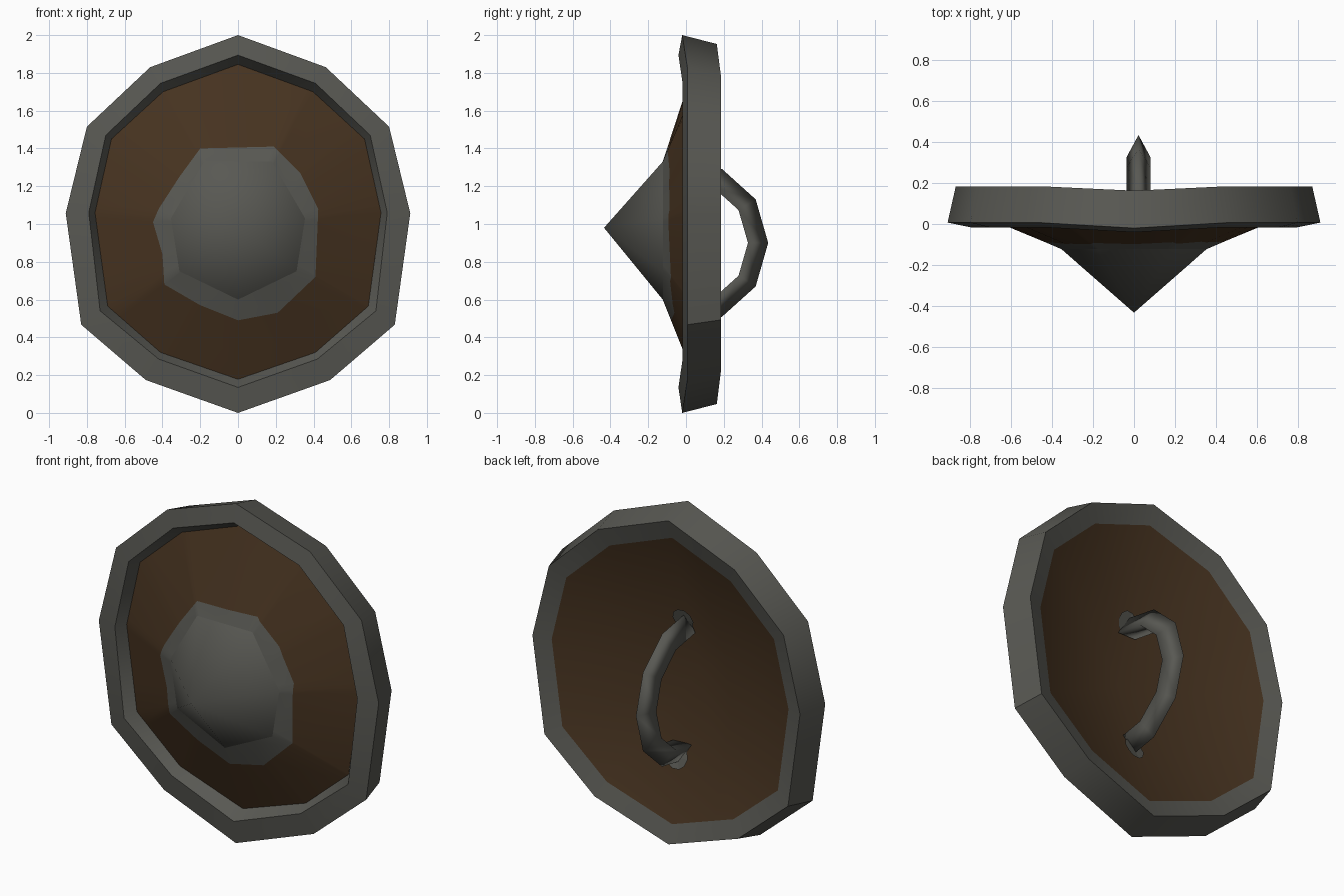
import bpy, bmesh, math

if "Cube" in bpy.data.objects:
    bpy.data.objects.remove(bpy.data.objects["Cube"])

CZ = 0.97  # height of the shield's centre


def material(name, rgb):
    m = bpy.data.materials.new(name)
    m.diffuse_color = (*rgb, 1)
    m.use_nodes = True
    m.node_tree.nodes["Principled BSDF"].inputs["Base Color"].default_value = m.diffuse_color
    return m


IRON = material("dark iron", (0.098, 0.098, 0.086))
WOOD = material("dark wood", (0.062, 0.033, 0.0145))


def make(name, verts, faces, mats=None, smooth=None, recalc=True):
    me = bpy.data.meshes.new(name)
    me.from_pydata(verts, [], faces)
    me.materials.append(IRON)
    me.materials.append(WOOD)
    for i, p in enumerate(me.polygons):
        p.material_index = mats[i] if mats else 0
    if recalc:
        bm = bmesh.new()
        bm.from_mesh(me)
        bmesh.ops.recalc_face_normals(bm, faces=bm.faces)
        bm.to_mesh(me)
        bm.free()
    ob = bpy.data.objects.new(name, me)
    bpy.context.collection.objects.link(ob)
    if smooth:
        bpy.ops.object.select_all(action='DESELECT')
        ob.select_set(True)
        bpy.context.view_layer.objects.active = ob
        bpy.ops.object.shade_smooth_by_angle(angle=math.radians(smooth))
    return ob


def mirrored(half):
    """Close a half outline running from the top to the bottom."""
    return half + [(-x, z) for x, z in half[::-1] if x > 0.001]


def radius(poly, ang):
    """Distance from the centre to the outline along an angle."""
    dx, dz = math.cos(ang), math.sin(ang)
    best = 0
    for (ax, az), (bx, bz) in zip(poly, poly[1:] + poly[:1]):
        ex, ez = bx - ax, bz - az
        det = dx * ez - dz * ex
        if abs(det) < 1e-9:
            continue
        t = (ax * ez - (az - CZ) * ex) / det
        u = (ax * dz - (az - CZ) * dx) / det
        if -1e-6 <= u <= 1 + 1e-6:
            best = max(best, t)
    return best


def bridge(n, rows):
    """Quads between successive rings of n vertices."""
    out = []
    for r in range(rows - 1):
        a, b = r * n, (r + 1) * n
        out += [(a + i, a + (i + 1) % n, b + (i + 1) % n, b + i) for i in range(n)]
    return out


# Outlines (x, z)
outer = mirrored([(0, 2.0), (.465, 1.83), (.80, 1.515), (.912, 1.057),
                  (.83, .467), (.488, .174), (0, 0)])
lip = mirrored([(0, 1.894), (.41, 1.745), (.70, 1.47), (.79, 1.06),
                (.73, .54), (.42, .285), (0, .135)])
edge = mirrored([(0, 1.845), (.397, 1.70), (.67, 1.45), (.757, 1.06),
                 (.69, .565), (.41, .32), (0, .178)])
back = [(x * .956, 1 + (z - 1) * .953) for x, z in outer]
hept = mirrored([(.18, 1.33), (.355, 1.03), (.31, .75), (0, .60)])
patch = [(-.2, 1.40), (.19, 1.41), (.33, 1.27), (.425, 1.08), (.41, .72),
         (.21, .53), (0, .49), (-.2, .57), (-.39, .68), (-.40, .84),
         (-.45, 1.01), (-.42, 1.08), (-.31, 1.25)]


def tip(x, a, b):
    return b if abs(x) < .01 else a


# Iron rim: inner wall, front lip, outer wall
verts = [(x, .045, z) for x, z in edge]
verts += [(x, tip(x, -.018, -.04), z) for x, z in lip]
verts += [(x, tip(x, .007, -.02), z) for x, z in outer]
verts += [(x, tip(x, .184, .163), z) for x, z in back]
make("rim", verts, bridge(12, 4), smooth=38)

# Front board: shallow cone from boss to rim, iron painted near the boss
angs = sorted({round(math.atan2(z - CZ, x), 4) for p in (edge, hept, patch) for x, z in p})
n = len(angs)
rows = ([], [], [])
for a in angs:
    r0, r1, r2 = (radius(p, a) for p in (hept, patch, edge))
    for row, r in zip(rows, (r0, r1, r2)):
        y = -.123 + .168 * (r - r0) / (r2 - r0)
        row.append((r * math.cos(a), y, CZ + r * math.sin(a)))
make("front_board", rows[0] + rows[1] + rows[2], bridge(n, 3), [0] * n + [1] * n, 40)

# Pointed seven-sided boss
verts = [(x, -.123, z) for x, z in hept] + [(0, -.434, .98)]
make("boss", verts, [(i, (i + 1) % 7, 7) for i in range(7)], smooth=65)


# Hollow back: iron border, wooden cone-shaped dish
def dish_y(t):
    return -.13 + .314 * t


verts = []
for t in (1, .885):
    verts += [(x * t, dish_y(t) - tip(x, 0, .021 * t), CZ + (z - CZ) * t) for x, z in back]
verts.append((0, dish_y(0), CZ))
faces = bridge(12, 2) + [(12 + i, 12 + (i + 1) % 12, 24) for i in range(12)]
dish = make("back_board", verts, faces, [0] * 12 + [1] * 12, 40, recalc=False)
if dish.data.polygons[18].normal.y < 0:
    dish.data.flip_normals()

# Handle: three-sided bar bent into an arc
verts = []
for d in (-96, -64, -32, 0, 32, 64, 96):
    c, s = math.cos(math.radians(d)), math.sin(math.radians(d))
    for r, x in ((.435, .022), (.328, .08), (.328, -.036)):
        verts.append((x, r * c, .9 + r * s))
m = len(verts)
make("handle", verts, bridge(3, 7) + [(0, 1, 2), (m - 3, m - 2, m - 1)], smooth=180)

# Iron spots where the handle meets the dish
for name, zc in (("upper_handle_plate", 1.295), ("lower_handle_plate", .505)):
    verts = []
    for k in range(11):
        a = k * math.tau / 10
        r = .065 if k < 10 else 0
        x, z = .03 + r * math.cos(a), zc + r * math.sin(a)
        t = math.hypot(x, z - CZ) / radius(back, math.atan2(z - CZ, x))
        verts.append((x, dish_y(t) + .004, z))
    p = make(name, verts, [(k, 10, (k + 1) % 10) for k in range(10)], recalc=False)
    if p.data.polygons[0].normal.y < 0:
        p.data.flip_normals()
